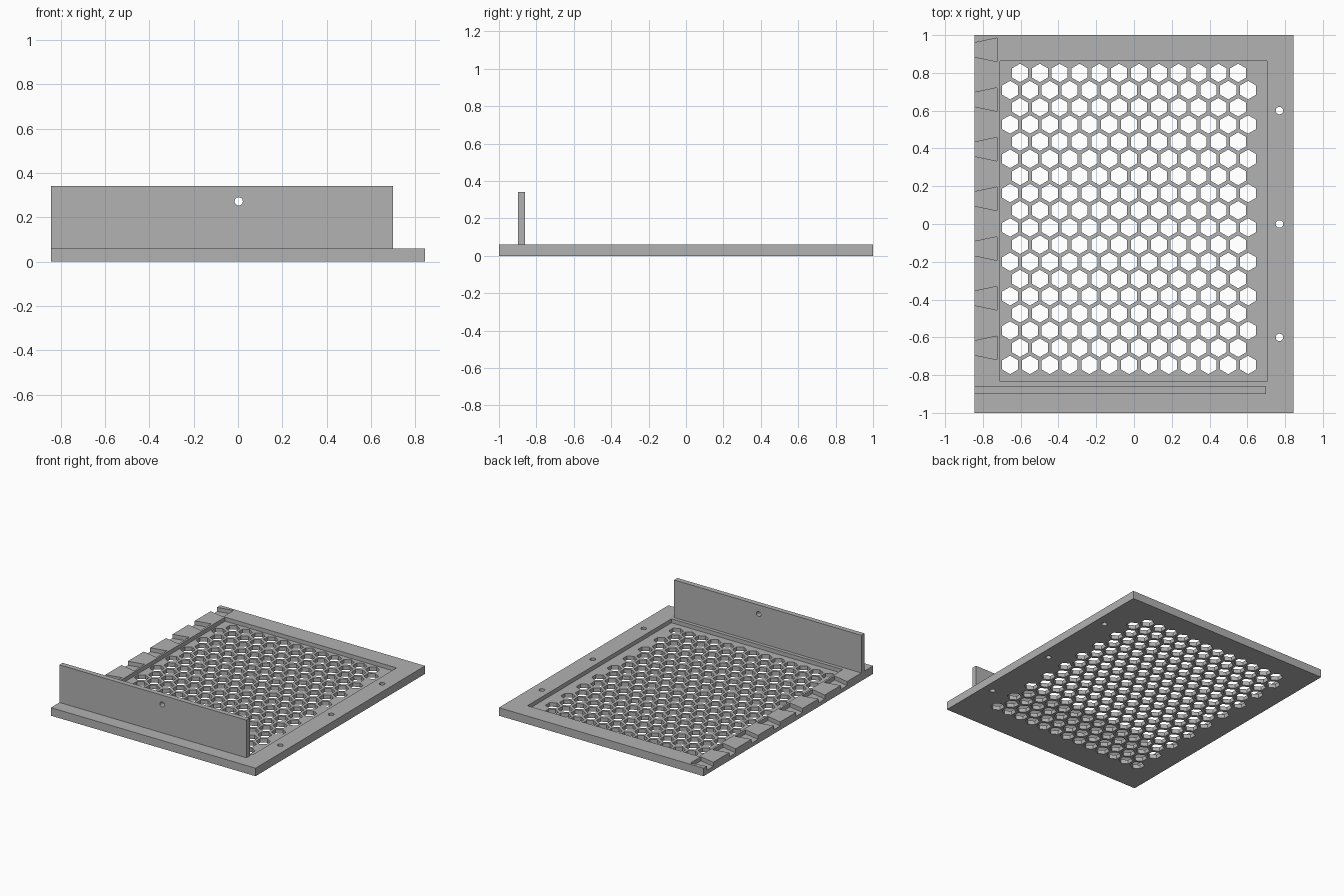
import bpy, bmesh, math
from mathutils import Matrix

if "Cube" in bpy.data.objects:
    bpy.data.objects.remove(bpy.data.objects["Cube"], do_unlink=True)

HALF_X, THICK, FLOOR = 0.845, 0.06, 0.03
PITCH, ROWS = 0.105, 18

grey = bpy.data.materials.new("plain grey")
grey.use_nodes = True
grey.diffuse_color = (0.445, 0.445, 0.445, 1)
grey.node_tree.nodes["Principled BSDF"].inputs["Base Color"].default_value = grey.diffuse_color


def prism(bm, outline, z0, z1):
    """Closed prism from a counter-clockwise outline."""
    low = [bm.verts.new((x, y, z0)) for x, y in outline]
    high = [bm.verts.new((x, y, z1)) for x, y in outline]
    bm.faces.new(low[::-1])
    bm.faces.new(high)
    for i in range(len(low)):
        j = (i + 1) % len(low)
        bm.faces.new((low[i], low[j], high[j], high[i]))


def rect(x0, x1, y0, y1):
    return [(x0, y0), (x1, y0), (x1, y1), (x0, y1)]


def ring(x, y, r, sides, turn=0.0):
    angles = [turn + math.tau * i / sides for i in range(sides)]
    return [(x + r * math.cos(a), y + r * math.sin(a)) for a in angles]


def make(name, prisms, matrix=None):
    bm = bmesh.new()
    for outline, z0, z1 in prisms:
        prism(bm, outline, z0, z1)
    if matrix:
        bm.transform(matrix)
    mesh = bpy.data.meshes.new(name)
    bm.to_mesh(mesh)
    bm.free()
    mesh.materials.append(grey)
    obj = bpy.data.objects.new(name, mesh)
    bpy.context.collection.objects.link(obj)
    return obj


def cut(target, cutter):
    """Subtract the cutter, bake the result and drop the cutter."""
    mod = target.modifiers.new("cut", "BOOLEAN")
    mod.operation, mod.solver, mod.object = "DIFFERENCE", "EXACT", cutter
    bpy.context.view_layer.update()
    graph = bpy.context.evaluated_depsgraph_get()
    baked = bpy.data.meshes.new_from_object(target.evaluated_get(graph))
    target.modifiers.clear()
    target.data = baked
    bpy.data.objects.remove(cutter, do_unlink=True)


# Base plate
plate = make("base_plate", [(rect(-HALF_X, HALF_X, -1, 1), 0, THICK)])

# Shallow tray and the row of dovetail sockets along one edge
pockets = [(rect(-0.71, 0.705, -0.835, 0.863), FLOOR, 0.1)]
for i in range(7):
    y = 0.922 - 0.263 * i
    socket = [(-0.865, y - 0.033), (-0.725, y - 0.0625),
              (-0.725, y + 0.0625), (-0.865, y + 0.033)]
    pockets.append((socket, FLOOR, 0.1))
cut(plate, make("pocket_cutter", pockets))

# Honeycomb vents in staggered rows, plus three screw holes
holes = []
for row in range(ROWS):
    y = -0.746 + row * PITCH * math.sqrt(3) / 2
    odd = row % 2
    for col in range(13 - odd):
        x = -0.656 + PITCH * (col + odd / 2)
        holes.append((ring(x, y, 0.049, 6, math.pi / 6), -0.1, 0.2))
for y in (-0.6, 0, 0.6):
    holes.append((ring(0.77, y, 0.02, 12), -0.1, 0.2))
cut(plate, make("hole_cutter", holes))

# Upright front wall with one small hole
wall = make("front_wall", [(rect(-HALF_X, 0.7, -0.899, -0.861), THICK, 0.341)])
tilt = Matrix.Rotation(math.pi / 2, 4, "X")
cut(wall, make("wall_hole_cutter", [(ring(0.003, 0.272, 0.019, 12), 0.8, 0.98)], tilt))
